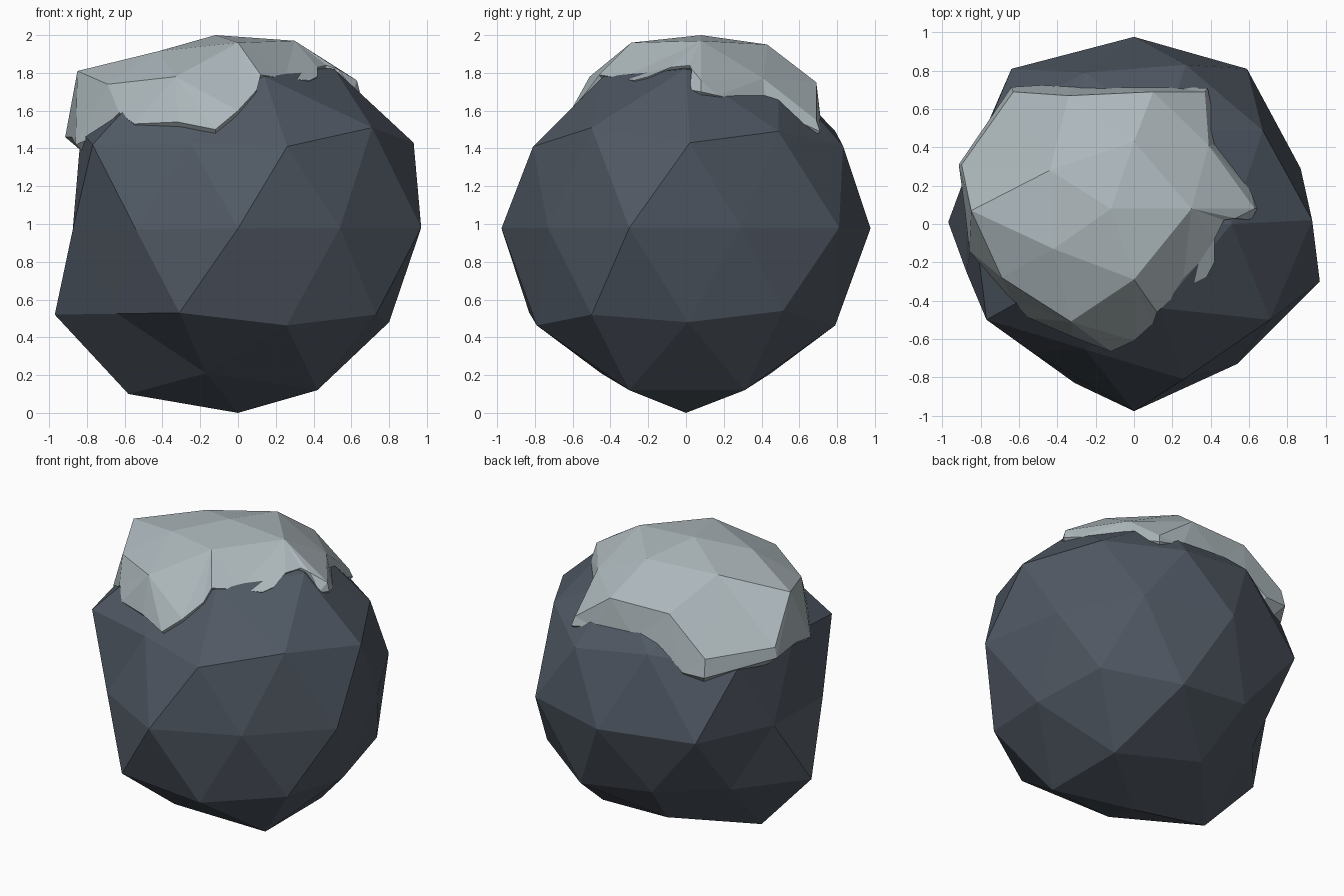
import bpy, bmesh
from mathutils import Vector
from mathutils.geometry import delaunay_2d_cdt


def material(name, rgb):
    m = bpy.data.materials.new(name)
    m.diffuse_color = (*rgb, 1)
    return m


def make_object(name, bm, mat):
    bmesh.ops.recalc_face_normals(bm, faces=bm.faces[:])
    me = bpy.data.meshes.new(name)
    bm.to_mesh(me)
    bm.free()
    me.materials.append(mat)
    ob = bpy.data.objects.new(name, me)
    bpy.context.scene.collection.objects.link(ob)
    return ob


slate = material("dark slate", (0.08, 0.098, 0.125))
snow = material("pale grey", (0.42, 0.48, 0.505))

# Boulder: icosphere with its nearest corners nudged to these places
bm = bmesh.new()
bmesh.ops.create_icosphere(bm, subdivisions=2, radius=0.977)
bmesh.ops.translate(bm, verts=bm.verts[:], vec=(0, 0, 0.977))
nudges = [
    (-0.54, -0.665, 0.97), (-0.875, -0.25, 0.97), (0.54, -0.73, 0.98),
    (0.87, 0.29, 0.98), (0.97, -0.30, 0.98), (-0.87, 0.28, 0.97),
    (0.59, 0.81, 0.98), (-0.64, 0.81, 0.98), (-0.97, 0.01, 0.52),
    (-0.31, -0.83, 0.53), (0.73, -0.50, 0.52), (-0.58, 0.0, 0.10),
    (0.42, -0.30, 0.12), (0.42, 0.31, 0.12), (0.80, 0.01, 0.48),
    (-0.77, -0.50, 1.42), (0.93, 0.02, 1.43), (0.26, -0.81, 1.41),
    (0.71, -0.50, 1.51), (-0.76, 0.52, 1.42), (0.51, 0.0, 1.82),
    (-0.255, -0.655, 1.43), (0.14, -0.44, 1.78), (0.0, 0.0, 1.88),
    (-0.64, -0.41, 0.525), (-0.17, -0.45, 0.21), (-0.17, 0.45, 0.21),
    (-0.27, 0.76, 0.53), (-0.63, 0.41, 0.51),
]
# pick every corner before moving any, so that nudges do not interfere
home = {v: v.co.copy() for v in bm.verts}
for p in map(Vector, nudges):
    v = min(home, key=lambda k: (home[k] - p).length)
    v.co = p
    del home[v]
make_object("boulder", bm, slate)

# Cap: crown points, shoulder ring and ragged rim
crown = [(-0.12, 0.08, 2.0), (0.0, 0.43, 1.95), (-0.42, -0.13, 1.915), (-0.44, 0.28, 1.90)]
shoulder = [
    (-0.85, 0.07, 1.81), (-0.69, -0.28, 1.74), (-0.33, -0.51, 1.78),
    (0.0, -0.29, 1.96), (0.30, 0.08, 1.97), (0.63, 0.08, 1.76),
    (0.39, 0.41, 1.77), (0.37, 0.69, 1.55), (0.10, 0.69, 1.75),
    (-0.34, 0.67, 1.75), (-0.63, 0.69, 1.52), (-0.90, 0.31, 1.53),
]
rim = [
    (-0.88, 0.05, 1.46), (-0.86, -0.14, 1.42), (-0.74, -0.29, 1.47),
    (-0.63, -0.40, 1.59), (-0.55, -0.49, 1.53), (-0.32, -0.59, 1.54),
    (-0.12, -0.665, 1.50), (0.0, -0.61, 1.60), (0.10, -0.52, 1.71),
    (0.12, -0.46, 1.79), (0.25, -0.34, 1.77), (0.38, -0.275, 1.76),
    (0.42, -0.20, 1.78), (0.42, -0.08, 1.83), (0.47, 0.02, 1.84),
    (0.53, 0.03, 1.82), (0.61, 0.02, 1.71), (0.645, 0.08, 1.70),
    (0.61, 0.17, 1.68), (0.44, 0.42, 1.62), (0.385, 0.71, 1.49),
    (0.20, 0.715, 1.53), (-0.10, 0.715, 1.54), (-0.32, 0.715, 1.52),
    (-0.48, 0.725, 1.40), (-0.64, 0.715, 1.40), (-0.915, 0.31, 1.46),
]
pts = [Vector(p) for p in crown + shoulder + rim]
s0, r0 = len(crown), len(crown) + len(shoulder)
ring = [(s0 + i, s0 + (i + 1) % len(shoulder)) for i in range(len(shoulder))]
outline = list(range(r0, len(pts)))
res = delaunay_2d_cdt([p.xy for p in pts], ring, [outline], 1, 1e-5)
co2d, tris, orig = res[0], res[2], res[3]

bm = bmesh.new()
vs = []
for c, o in zip(co2d, orig):
    z = pts[o[0]].z if o else min(pts, key=lambda p: (p.xy - c).length).z
    vs.append(bm.verts.new((c.x, c.y, z)))
for t in tris:
    bm.faces.new([vs[i] for i in t])

# Underside of the cap, tucked into the boulder
border = [e for e in bm.edges if len(e.link_faces) == 1]
under = bmesh.ops.extrude_edge_only(bm, edges=border)["geom"]
for v in [g for g in under if isinstance(g, bmesh.types.BMVert)]:
    v.co = Vector((-0.13 + (v.co.x + 0.13) * 0.88,
                   0.02 + (v.co.y - 0.02) * 0.88, v.co.z - 0.08))
hub = bm.verts.new((-0.13, 0.02, 1.3))
for e in [g for g in under if isinstance(g, bmesh.types.BMEdge)]:
    if len(e.link_faces) == 1:
        bm.faces.new((e.verts[0], e.verts[1], hub))
make_object("snow_cap", bm, snow)
